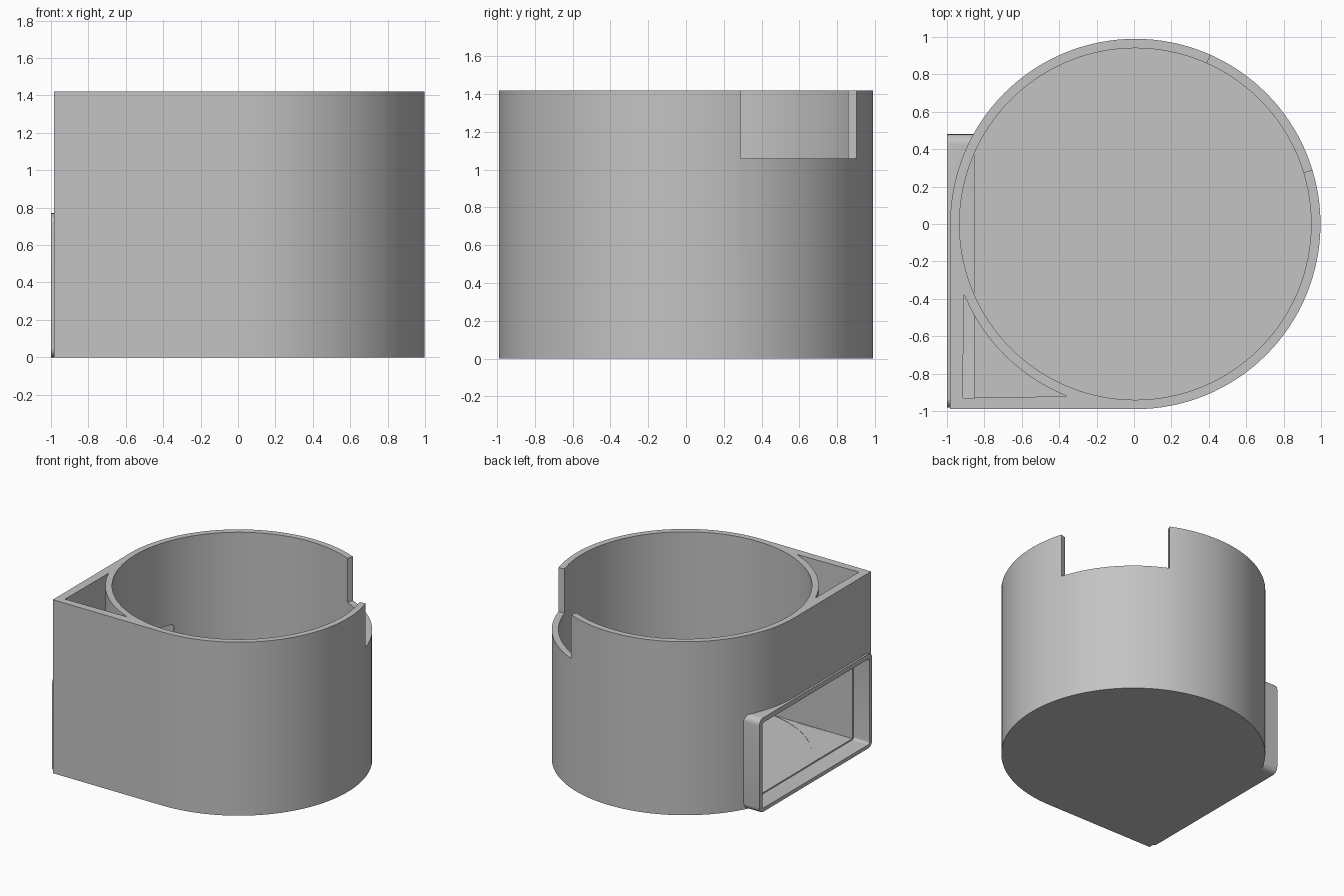
import bpy, bmesh, math
from math import sin, cos, atan2, radians, pi

if "Cube" in bpy.data.objects:
    bpy.data.objects.remove(bpy.data.objects["Cube"])

CX, R_OUT, R_IN, HEIGHT, FLOOR = 0.007, 0.99, 0.94, 1.42, 0.04

grey = bpy.data.materials.new("plain_grey")
grey.use_nodes = True
colour = (0.55, 0.55, 0.55, 1)
grey.diffuse_color = colour
grey.node_tree.nodes["Principled BSDF"].inputs["Base Color"].default_value = colour


def arc(radius, a0, a1, steps):
    return [(CX + radius * cos(a0 + (a1 - a0) * i / steps),
             radius * sin(a0 + (a1 - a0) * i / steps)) for i in range(steps + 1)]


def prism(name, outline, z0, z1):
    """Extrude a flat outline upwards into a closed solid."""
    bm = bmesh.new()
    face = bm.faces.new([bm.verts.new((x, y, z0)) for x, y in outline])
    result = bmesh.ops.extrude_face_region(bm, geom=[face])
    top = [g for g in result["geom"] if isinstance(g, bmesh.types.BMVert)]
    bmesh.ops.translate(bm, vec=(0, 0, z1 - z0), verts=top)
    bmesh.ops.recalc_face_normals(bm, faces=bm.faces)
    mesh = bpy.data.meshes.new(name)
    bm.to_mesh(mesh)
    bm.free()
    mesh.materials.append(grey)
    obj = bpy.data.objects.new(name, mesh)
    bpy.context.collection.objects.link(obj)
    return obj


def block(name, x, y, z, rounding=0):
    """Box whose edges along x may be rounded."""
    obj = prism(name, [(x[0], y[0]), (x[1], y[0]), (x[1], y[1]), (x[0], y[1])], *z)
    if rounding:
        bm = bmesh.new()
        bm.from_mesh(obj.data)
        edges = [e for e in bm.edges
                 if abs(e.verts[0].co.x - e.verts[1].co.x) > 0.01]
        bmesh.ops.bevel(bm, geom=edges, offset=rounding, segments=6,
                        profile=0.5, affect='EDGES')
        bm.to_mesh(obj.data)
        bm.free()
    return obj


# Round housing with one square corner
housing = prism("housing", arc(R_OUT, -pi / 2, pi, 96) + [(CX - R_OUT, -R_OUT)],
                0, HEIGHT)

# Rounded window frame on the side
window_frame = block("window_frame", (-1, -0.84), (-0.98, 0.48), (0, 0.77), 0.05)

# Round bore, corner pocket, side duct, frame recess and rim notch
bore = prism("bore", arc(R_IN, 0, 2 * pi, 128)[:-1], FLOOR, 2)
pocket = prism("pocket", arc(R_OUT, atan2(-0.375, -0.922), atan2(-0.93, -0.367), 20)
               + [(-0.915, -0.93)], FLOOR + 0.001, 2)
duct = block("duct", (-1.2, -0.02), (-0.929, 0.387), (FLOOR + 0.002, 0.715))
recess = block("recess", (-1.2, -0.855), (-0.945, 0.44), (0.03, 0.73), 0.02)
a0, a1 = radians(17), radians(66)
notch = prism("notch", arc(0.8, a0, a1, 8) + arc(1.2, a1, a0, 8), 1.06, 2)

steps = [(window_frame, 'UNION')] + [(c, 'DIFFERENCE')
                                     for c in (bore, pocket, duct, recess, notch)]
for tool, operation in steps:
    tool.hide_render = True
    mod = housing.modifiers.new(tool.name, 'BOOLEAN')
    mod.object, mod.operation, mod.solver = tool, operation, 'EXACT'

# Bake the result and drop the helpers
bpy.context.view_layer.update()
graph = bpy.context.evaluated_depsgraph_get()
baked = bpy.data.meshes.new_from_object(housing.evaluated_get(graph))
housing.modifiers.clear()
housing.data = baked
for tool, _ in steps:
    bpy.data.objects.remove(tool)

bpy.ops.object.select_all(action='DESELECT')
housing.select_set(True)
bpy.context.view_layer.objects.active = housing
bpy.ops.object.shade_smooth_by_angle(angle=radians(25))
